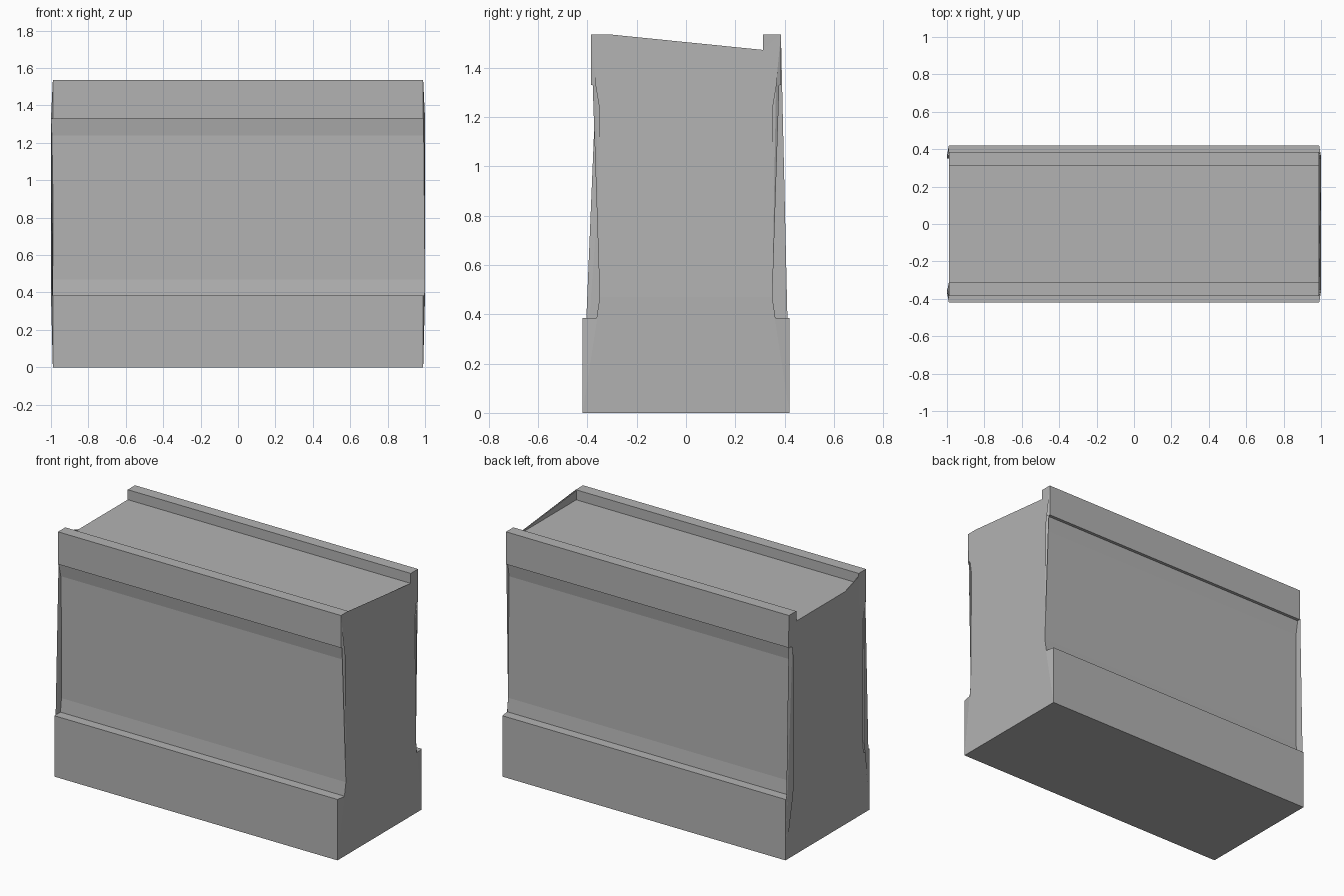
import bpy
import bmesh

cube = bpy.data.objects.get("Cube")
if cube:
    bpy.data.objects.remove(cube, do_unlink=True)

stone = bpy.data.materials.new("plain_grey_stone")
stone.use_nodes = True
GREY = (0.45, 0.45, 0.45, 1)
stone.diffuse_color = GREY
stone.node_tree.nodes["Principled BSDF"].inputs["Base Color"].default_value = GREY


def extrude_profile(name, points, x_left, x_right):
    """Sweep a closed (y, z) profile along x; the ends are functions of y and z."""
    bm = bmesh.new()
    rows = [[bm.verts.new((end(y, z), y, z)) for y, z in points]
            for end in (x_left, x_right)]
    count = len(points)
    for i in range(count):
        j = (i + 1) % count
        bm.faces.new((rows[0][i], rows[0][j], rows[1][j], rows[1][i]))
    caps = [bm.faces.new(row) for row in rows]
    bmesh.ops.triangulate(bm, faces=caps)
    bmesh.ops.recalc_face_normals(bm, faces=bm.faces)
    mesh = bpy.data.meshes.new(name)
    bm.to_mesh(mesh)
    bm.free()
    mesh.materials.append(stone)
    obj = bpy.data.objects.new(name, mesh)
    bpy.context.collection.objects.link(obj)
    return obj


# Wall section: plinth, flared neck, coping with a lip on both long edges
half = [(0.42, 0), (0.42, 0.385), (0.36, 0.385), (0.35, 0.47), (0.35, 1.24),
        (0.365, 1.33), (0.385, 1.33), (0.385, 1.535), (0.312, 1.535), (0.312, 1.472)]
section = half + [(-y, z) for y, z in reversed(half)]


# The neck stands slightly proud of the plinth and coping at the ends
def end_x(y, z):
    return 1.0 if abs(y) < 0.37 and z < 1.4 else 0.99


extrude_profile("parapet_wall", section, lambda y, z: -end_x(y, z), end_x)

# Thin gussets closing the channel at each end, behind the front lip
extrude_profile("left_end_gusset", [(-0.312, 1.47), (0.312, 1.472), (-0.312, 1.528)],
                lambda y, z: 0.986, lambda y, z: 0.99)
extrude_profile("right_end_gusset", [(-0.312, 1.47), (-0.18, 1.472), (-0.312, 1.515)],
                lambda y, z: -0.99, lambda y, z: -0.986)
